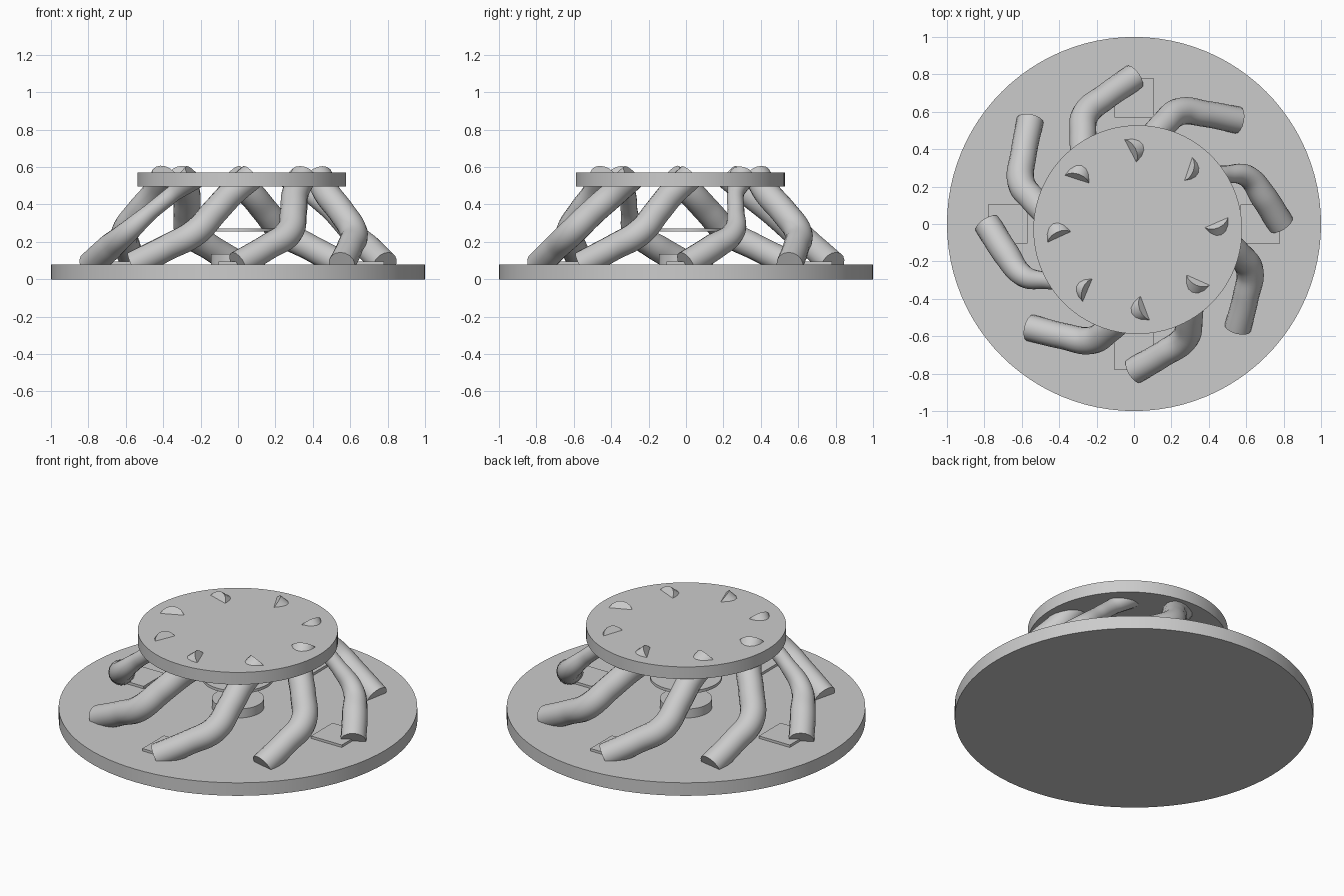
import bpy
from math import radians, pi, cos, sin
from mathutils import Vector, Matrix

cube = bpy.data.objects.get("Cube")
if cube:
    bpy.data.objects.remove(cube)

grey = bpy.data.materials.new("plain grey")
grey.use_nodes = True
colour = (0.6, 0.6, 0.6, 1)
grey.diffuse_color = colour
grey.node_tree.nodes["Principled BSDF"].inputs["Base Color"].default_value = colour


def finish(obj, name, smooth=True):
    obj.name = name
    obj.data.materials.clear()
    obj.data.materials.append(grey)
    if smooth:
        bpy.ops.object.select_all(action='DESELECT')
        obj.select_set(True)
        bpy.context.view_layer.objects.active = obj
        bpy.ops.object.shade_smooth_by_angle(angle=radians(40))


def disc(name, x, y, radius, low, high, sides=96):
    bpy.ops.mesh.primitive_cylinder_add(
        vertices=sides, radius=radius, depth=high - low, location=(x, y, (low + high) / 2))
    finish(bpy.context.object, name)


def tentacle(name, path, angle, thickness):
    """Sweep a round tube along a path turned about the centre."""
    curve = bpy.data.curves.new(name, 'CURVE')
    curve.dimensions = '3D'
    curve.bevel_depth = 1
    curve.bevel_resolution = 6
    curve.use_fill_caps = True
    curve.resolution_u = 8
    spline = curve.splines.new('BEZIER')
    spline.bezier_points.add(len(path) - 1)
    turn = Matrix.Rotation(angle, 3, 'Z')
    for point, co, radius in zip(spline.bezier_points, path, thickness):
        lean = max(0, co[2] - 0.08) / 0.47
        point.co = turn @ Vector(co) + Vector((0.02, -0.03, 0)) * lean
        point.radius = radius
        point.handle_left_type = point.handle_right_type = 'AUTO'
    obj = bpy.data.objects.new(name, curve)
    bpy.context.collection.objects.link(obj)
    bpy.ops.object.select_all(action='DESELECT')
    obj.select_set(True)
    bpy.context.view_layer.objects.active = obj
    bpy.ops.object.convert(target='MESH')
    finish(bpy.context.object, name)


# Plinth, raised table and the two small discs between them
disc("base_disc", 0, 0, 1, 0, 0.08)
disc("top_disc", 0.02, -0.03, 0.558, 0.495, 0.57)
disc("centre_hub", 0, 0, 0.145, 0.07, 0.135, 48)
disc("floating_disc", 0, 0, 0.2, 0.255, 0.272, 48)

# Thin square plates near the rim
for i, side in enumerate(("right", "back", "left", "front")):
    a = i * pi / 2
    bpy.ops.mesh.primitive_cube_add(size=1, location=(0.675 * cos(a), 0.675 * sin(a), 0.0855))
    plate = bpy.context.object
    plate.scale = (0.21, 0.21, 0.019)
    finish(plate, side + "_plate", smooth=False)

# Twisting tentacles: each runs from the rim up and round to the table
path = [(0.0, -0.785, 0.08), (0.15, -0.69, 0.17), (0.265, -0.6, 0.25),
        (0.285, -0.48, 0.36), (0.29, -0.36, 0.46), (0.33, -0.255, 0.55)]
full = [0.072, 0.07, 0.074, 0.072, 0.072, 0.072]
pinched = [0.072, 0.072, 0.06, 0.045, 0.045, 0.07]
for i in range(8):
    tentacle(f"tentacle_{i + 1}", path, i * pi / 4, pinched if i in (2, 6) else full)
